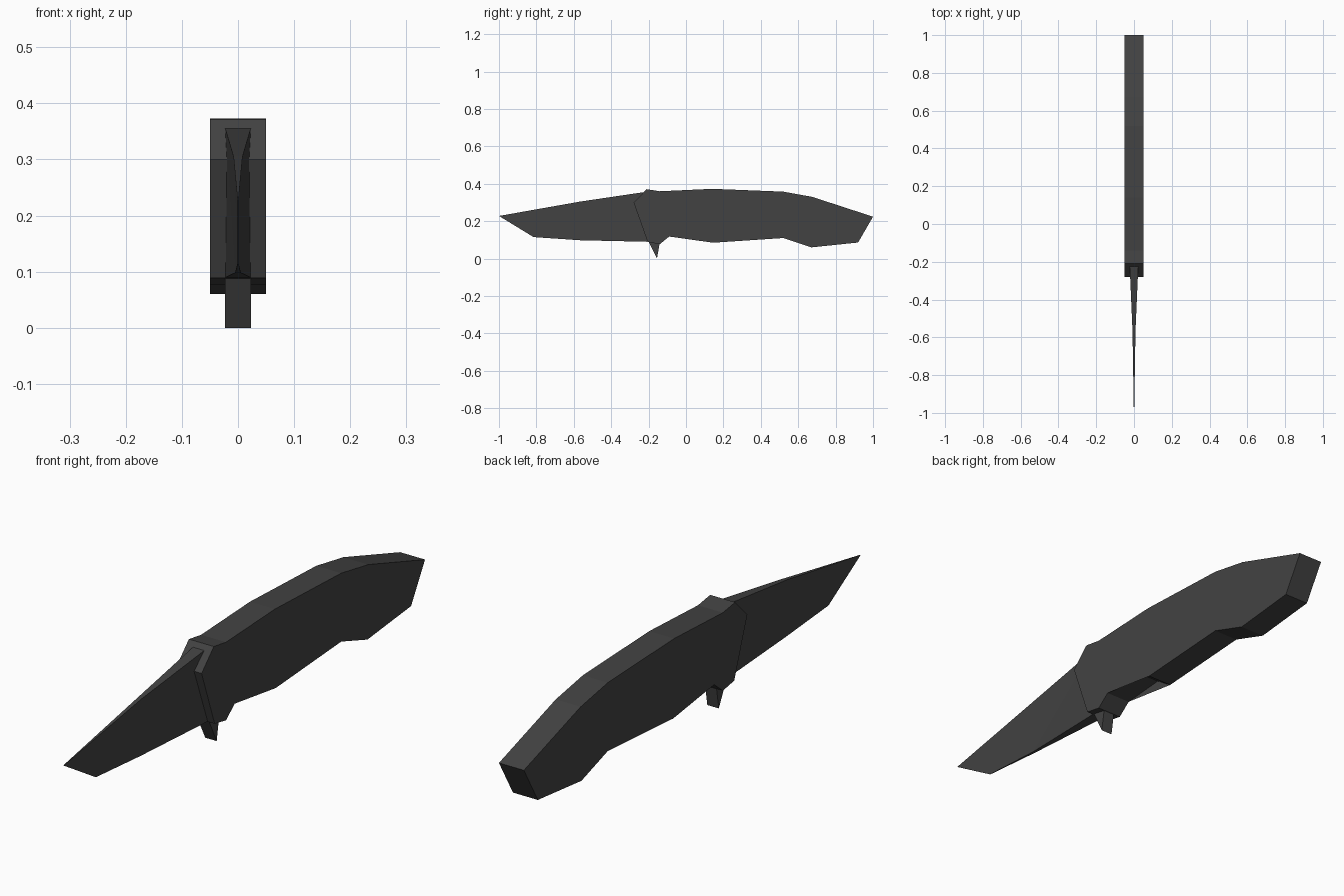
import bpy, bmesh

if "Cube" in bpy.data.objects:
    bpy.data.objects.remove(bpy.data.objects["Cube"])

mat = bpy.data.materials.new("dark_grey")
mat.diffuse_color = (0.055, 0.055, 0.055, 1)
mat.use_nodes = True
mat.node_tree.nodes["Principled BSDF"].inputs["Base Color"].default_value = mat.diffuse_color


def loft_profile(name, profile):
    """Side profile of (y, z, half_width) mirrored across x and closed into a solid."""
    bm = bmesh.new()
    right = [bm.verts.new((w, y, z)) for y, z, w in profile]
    left = [bm.verts.new((-w, y, z)) for y, z, w in profile]
    n = len(profile)
    caps = [bm.faces.new(right), bm.faces.new(left[::-1])]
    for i in range(n):
        j = (i + 1) % n
        bm.faces.new((right[j], right[i], left[i], left[j]))
    # triangulate the sides so that tapered parts stay well defined
    bmesh.ops.triangulate(bm, faces=caps)
    bmesh.ops.recalc_face_normals(bm, faces=bm.faces)
    mesh = bpy.data.meshes.new(name)
    bm.to_mesh(mesh)
    bm.free()
    mesh.materials.append(mat)
    obj = bpy.data.objects.new(name, mesh)
    bpy.context.collection.objects.link(obj)
    return obj


# Handle: constant-width slab with finger grooves
handle = [(-0.21, 0.371), (-0.14, 0.36), (0.14, 0.373), (0.52, 0.358),
          (0.675, 0.33), (1.0, 0.224), (0.92, 0.086), (0.67, 0.06),
          (0.52, 0.11), (0.145, 0.085), (0.075, 0.132), (-0.09, 0.118),
          (-0.14, 0.077), (-0.205, 0.089), (-0.28, 0.30)]
loft_profile("handle", [(y, z, 0.05) for y, z in handle])

# Blade: thick at the handle, tapering to a thin angled tip
loft_profile("blade", [
    (-0.19, 0.357, 0.023), (-0.22, 0.356, 0.023), (-0.565, 0.305, 0.008),
    (-1.0, 0.228, 0.0008), (-0.815, 0.115, 0.0008), (-0.565, 0.098, 0.005),
    (-0.208, 0.09, 0.022), (-0.17, 0.095, 0.023)])

# Flipper tab: small wedge hanging below the front of the handle
loft_profile("flipper_tab", [
    (-0.205, 0.10, 0.023), (-0.155, 0.0, 0.023), (-0.138, 0.10, 0.023)])
